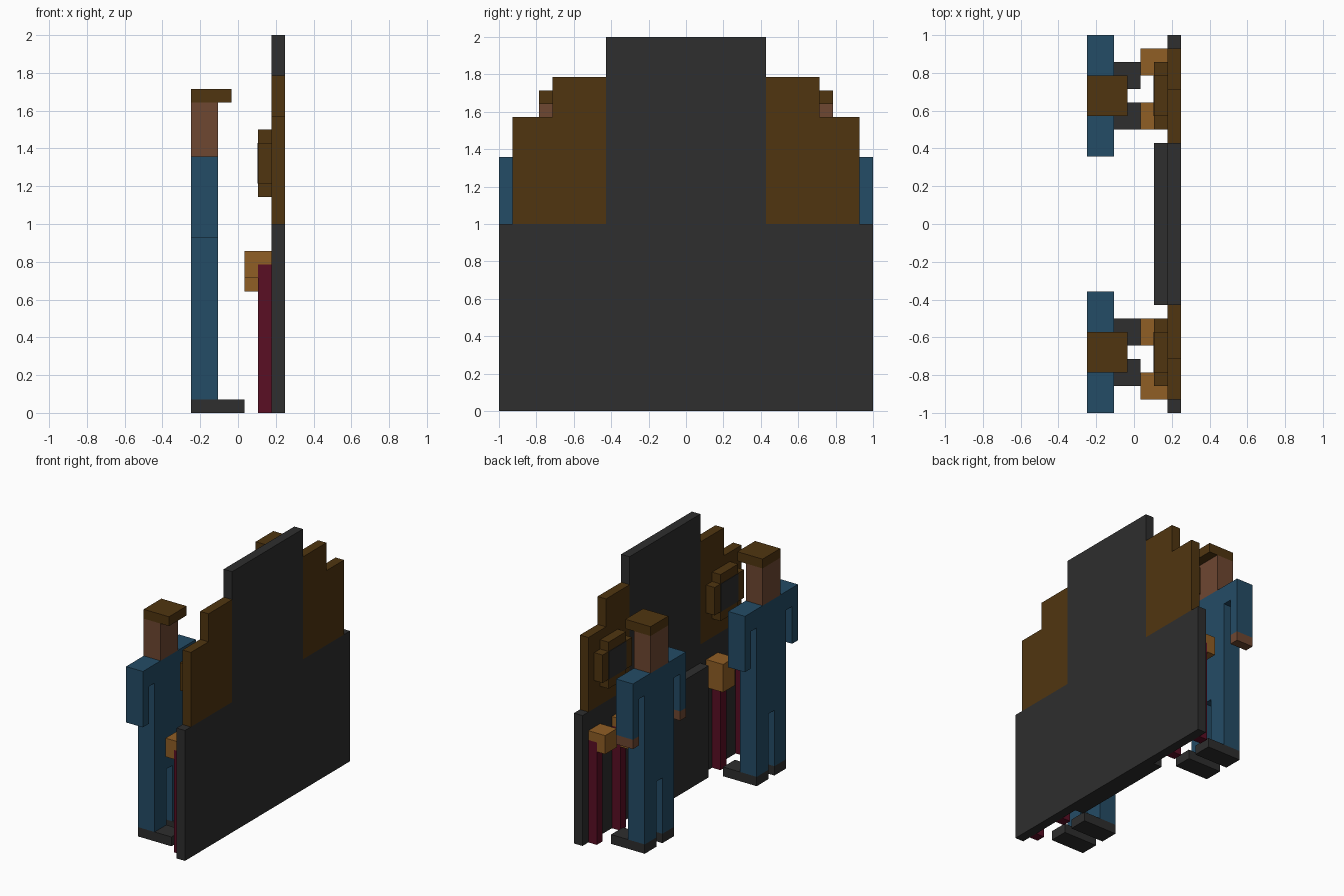
import bpy, bmesh

cube = bpy.data.objects.get("Cube")
if cube:
    bpy.data.objects.remove(cube, do_unlink=True)

U = 1 / 14  # one block


def material(name, rgb):
    lin = [((c / 255 + 0.055) / 1.055) ** 2.4 for c in rgb] + [1.0]
    m = bpy.data.materials.new(name)
    m.use_nodes = True
    m.diffuse_color = lin
    m.node_tree.nodes["Principled BSDF"].inputs["Base Color"].default_value = lin
    return m


DARK = material("charcoal", (46, 46, 46))
BROWN = material("dark_brown", (80, 53, 16))
BLUE = material("blue_cloth", (36, 76, 102))
SKIN = material("skin", (110, 71, 49))
ORANGE = material("orange_wood", (144, 94, 37))
RED = material("crimson", (90, 14, 36))


def finish(name, bm, mat):
    bmesh.ops.recalc_face_normals(bm, faces=bm.faces)
    me = bpy.data.meshes.new(name)
    bm.to_mesh(me)
    bm.free()
    me.materials.append(mat)
    ob = bpy.data.objects.new(name, me)
    bpy.context.collection.objects.link(ob)
    return ob


def slab(name, mat, x0, x1, *outlines, side=1):
    """Extrude (y, z) outlines in block units from x0 to x1; side -1 mirrors in y."""
    bm = bmesh.new()
    for pts in outlines:
        vs = [bm.verts.new(((x0 - 3.5) * U, side * y * U, z * U)) for y, z in pts]
        face = bm.faces.new(vs)
        out = bmesh.ops.extrude_face_region(bm, geom=[face])
        new = [v for v in out["geom"] if isinstance(v, bmesh.types.BMVert)]
        bmesh.ops.translate(bm, verts=new, vec=((x1 - x0) * U, 0, 0))
    return finish(name, bm, mat)


def rect(y0, y1, z0, z1):
    return [(y0, z0), (y1, z0), (y1, z1), (y0, z1)]


# Backing wall and the low ledge before it
slab("back_wall", DARK, 6, 7, [(-14, 0), (14, 0), (14, 14), (6, 14),
                               (6, 28), (-6, 28), (-6, 14), (-14, 14)])
slab("ledge", DARK, 5, 6, rect(-6, 6, 0, 12))

# Clothing outline: half of it, mirrored about the middle of the figure
MID = 9.5
half = [(0, 7), (0.5, 7), (0.5, 1), (2.5, 1), (2.5, 17), (3.5, 17),
        (3.5, 13), (4.5, 13), (4.5, 19)]
suit = [(MID + y, z) for y, z in half[1:]] + [(MID - y, z) for y, z in half[:0:-1]]

# Round frame outline
q = [(1.5, 16), (1.5, 17), (2.5, 17), (2.5, 20), (1.5, 20), (1.5, 21)]
frame = [(MID + y, z) for y, z in q] + [(MID - y, z) for y, z in q[::-1]]

for side, label in ((1, "back"), (-1, "front")):
    # Stepped panel with framed dark window
    slab(label + "_panel", BROWN, 6, 7,
         [(6, 14), (13, 14), (13, 22), (10, 22), (10, 25), (6, 25)], side=side)
    slab(label + "_window_frame", BROWN, 5, 6, frame, side=side)
    slab(label + "_window_pane", DARK, 4.96, 5, rect(8, 11, 17, 20), side=side)

    # Standing figure
    slab(label + "_figure_suit", BLUE, 0, 2, suit, side=side)
    slab(label + "_figure_head", SKIN, 0, 2, rect(8, 11, 19, 23), side=side)
    slab(label + "_figure_cap", BROWN, 0, 3, rect(8, 11, 23, 24), side=side)
    slab(label + "_figure_shoes", DARK, 0, 4, rect(7, 9, 0, 1), rect(10, 12, 0, 1), side=side)
    if side == 1:
        slab(label + "_figure_hands", SKIN, 0, 2, rect(5, 6, 12, 13), rect(13, 14, 12, 13))

    # Crimson posts with orange blocks on them
    for y, low, tag in ((11, 10, "outer"), (7, 9, "inner")):
        slab(f"{label}_{tag}_post", RED, 5, 6, rect(y + 1, y + 2, 0, 11), side=side)
        slab(f"{label}_{tag}_block", ORANGE, 4, 5, rect(y, y + 2, low, 12), side=side)
        slab(f"{label}_{tag}_block_back", ORANGE, 5, 6,
             [(y, low), (y + 1, low), (y + 1, 11), (y + 2, 11), (y + 2, 12), (y, 12)],
             side=side)
